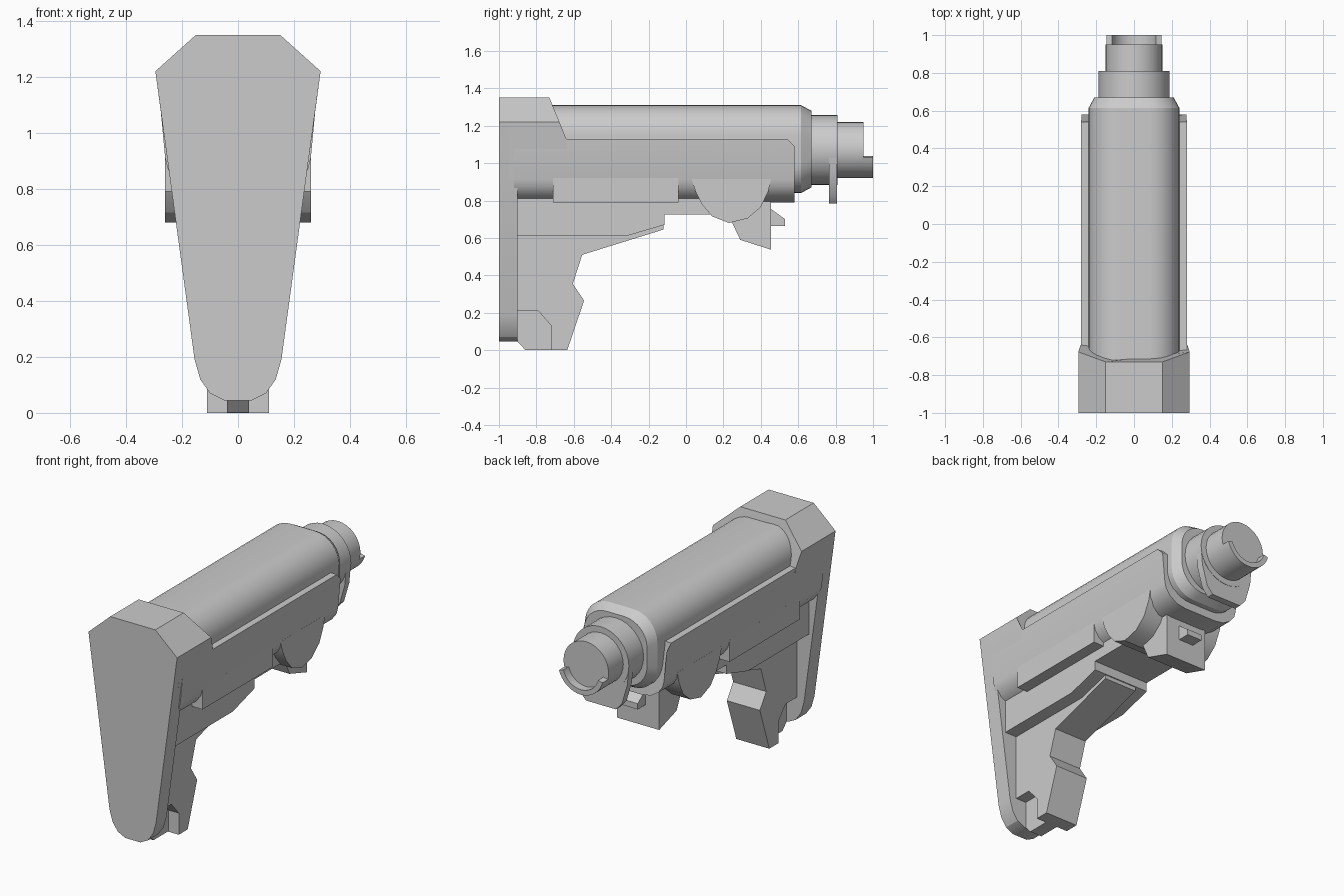
import bpy
import bmesh
from math import sin, cos, pi, radians

cube = bpy.data.objects.get("Cube")
if cube:
    bpy.data.objects.remove(cube, do_unlink=True)

grey = bpy.data.materials.new("matte grey")
grey.use_nodes = True
colour = (0.6, 0.6, 0.6, 1)
grey.diffuse_color = colour
grey.node_tree.nodes["Principled BSDF"].inputs["Base Color"].default_value = colour
parts = []


def loft(name, rings):
    """Skin a list of equal-length closed rings and cap both ends."""
    bm = bmesh.new()
    rows = [[bm.verts.new(p) for p in ring] for ring in rings]
    n = len(rows[0])
    for low, high in zip(rows, rows[1:]):
        for i in range(n):
            j = (i + 1) % n
            bm.faces.new((low[i], low[j], high[j], high[i]))
    bm.faces.new(rows[0])
    bm.faces.new(rows[-1])
    bmesh.ops.recalc_face_normals(bm, faces=bm.faces)
    mesh = bpy.data.meshes.new(name)
    bm.to_mesh(mesh)
    bm.free()
    mesh.materials.append(grey)
    obj = bpy.data.objects.new(name, mesh)
    bpy.context.collection.objects.link(obj)
    parts.append(obj)
    return obj


def side_prism(name, profile, half_width):
    """Extrude a (y, z) profile evenly to both sides."""
    return loft(name, [[(x, y, z) for y, z in profile] for x in (-half_width, half_width)])


def front_prism(name, half, start, end):
    """Mirror half an (x, z) outline and extrude it along y; end maps z to y."""
    outline = half + [(-x, z) for x, z in reversed(half)]
    return loft(name, [[(x, start, z) for x, z in outline],
                       [(x, end(z), z) for x, z in outline]])


def circle(y, r, z=1.07, n=32):
    return [(r * cos(2 * pi * i / n), y, z + r * sin(2 * pi * i / n)) for i in range(n)]


def round_rect(y, w, h, r, z=1.075, steps=8):
    ring = []
    for k, (sx, sz) in enumerate(((1, 1), (-1, 1), (-1, -1), (1, -1))):
        for i in range(steps + 1):
            a = (k + i / steps) * pi / 2
            ring.append((sx * (w - r) + r * cos(a), y, z + sz * (h - r) + r * sin(a)))
    return ring


# Butt plate and the hood that wraps the rear of the body
front_prism("butt_plate",
            [(0.15, 1.35), (0.295, 1.22), (0.155, 0.19), (0.135, 0.12), (0.1, 0.07), (0.05, 0.045)],
            -1, lambda z: -0.9)
front_prism("butt_hood", [(0.15, 1.35), (0.295, 1.22), (0.283, 1.13), (0.253, 0.91)],
            -0.95, lambda z: -0.64 - 0.41 * max(0, z - 1.13))

# Main body tube with chamfered front
loft("body_tube", [round_rect(-0.8, 0.24, 0.235, 0.16),
                   round_rect(0.615, 0.24, 0.235, 0.16),
                   round_rect(0.67, 0.21, 0.205, 0.15)])

# Side shell with rounded belly
front_prism("side_shell",
            [(0.28, 1.13), (0.277, 1.09), (0.26, 0.91), (0.25, 0.87), (0.22, 0.83), (0.17, 0.8), (0.11, 0.79)],
            -0.92, lambda z: 0.54 if z > 1.1 else 0.58)
side_prism("side_flap", [(-0.71, 0.92), (-0.71, 0.79), (-0.04, 0.79), (-0.04, 0.92)], 0.261)
side_prism("rounded_ear",
           [(0.03, 0.915), (0.05, 0.85), (0.085, 0.78), (0.14, 0.715), (0.23, 0.68),
            (0.33, 0.705), (0.4, 0.765), (0.44, 0.85), (0.455, 0.915)], 0.261)

# Lower frame: wide rail, narrow web, fin in the toe recess
side_prism("lower_rail",
           [(-0.92, 0.84), (-0.92, 0.61), (-0.32, 0.61), (-0.115, 0.67), (-0.115, 0.84)], 0.19)
side_prism("centre_block", [(-0.2, 0.84), (-0.2, 0.725), (0.2, 0.725), (0.2, 0.84)], 0.19)
side_prism("lower_web",
           [(-0.92, 0.7), (-0.92, 0.21), (-0.79, 0.21), (-0.72, 0.13), (-0.72, 0), (-0.635, 0),
            (-0.545, 0.265), (-0.605, 0.355), (-0.555, 0.51), (-0.12, 0.645), (-0.12, 0.7)], 0.11)
side_prism("toe_fin",
           [(-0.92, 0.25), (-0.9, 0.045), (-0.86, 0.002), (-0.7, 0.002), (-0.7, 0.25)], 0.04)

# Release lever and its pin
side_prism("release_lever",
           [(0.2, 0.8), (0.25, 0.675), (0.29, 0.59), (0.455, 0.537), (0.455, 0.82)], 0.14)
side_prism("lever_pin",
           [(0.42, 0.76), (0.455, 0.755), (0.53, 0.7), (0.53, 0.665), (0.42, 0.665)], 0.05)

# Collar, end plate and inner tube
loft("collar", [circle(0.62, 0.187), circle(0.81, 0.187)])
front_prism("end_plate", [(0.186, 1.07), (0.175, 0.95), (0.14, 0.83), (0.1, 0.785)],
            0.765, lambda z: 0.808)
loft("inner_tube", [circle(0.78, 0.15), circle(0.95, 0.15)])

# Half-round lip on the tube end
arc = [pi + 0.25 + (pi - 0.5) * i / 16 for i in range(17)]
arc = [pi - 0.0 + 0.27] + arc[1:-1] + [2 * pi - 0.27]
lip = [(r * cos(a), 1.07 + r * sin(a))
       for r, sweep in ((0.15, arc), (0.12, arc[::-1])) for a in sweep]
loft("tube_lip", [[(x, y, z) for x, z in lip] for y in (0.94, 1)])

# Smooth the rounds, keep hard edges
bpy.ops.object.select_all(action="DESELECT")
for obj in parts:
    obj.select_set(True)
bpy.context.view_layer.objects.active = parts[0]
bpy.ops.object.shade_smooth_by_angle(angle=radians(28))
